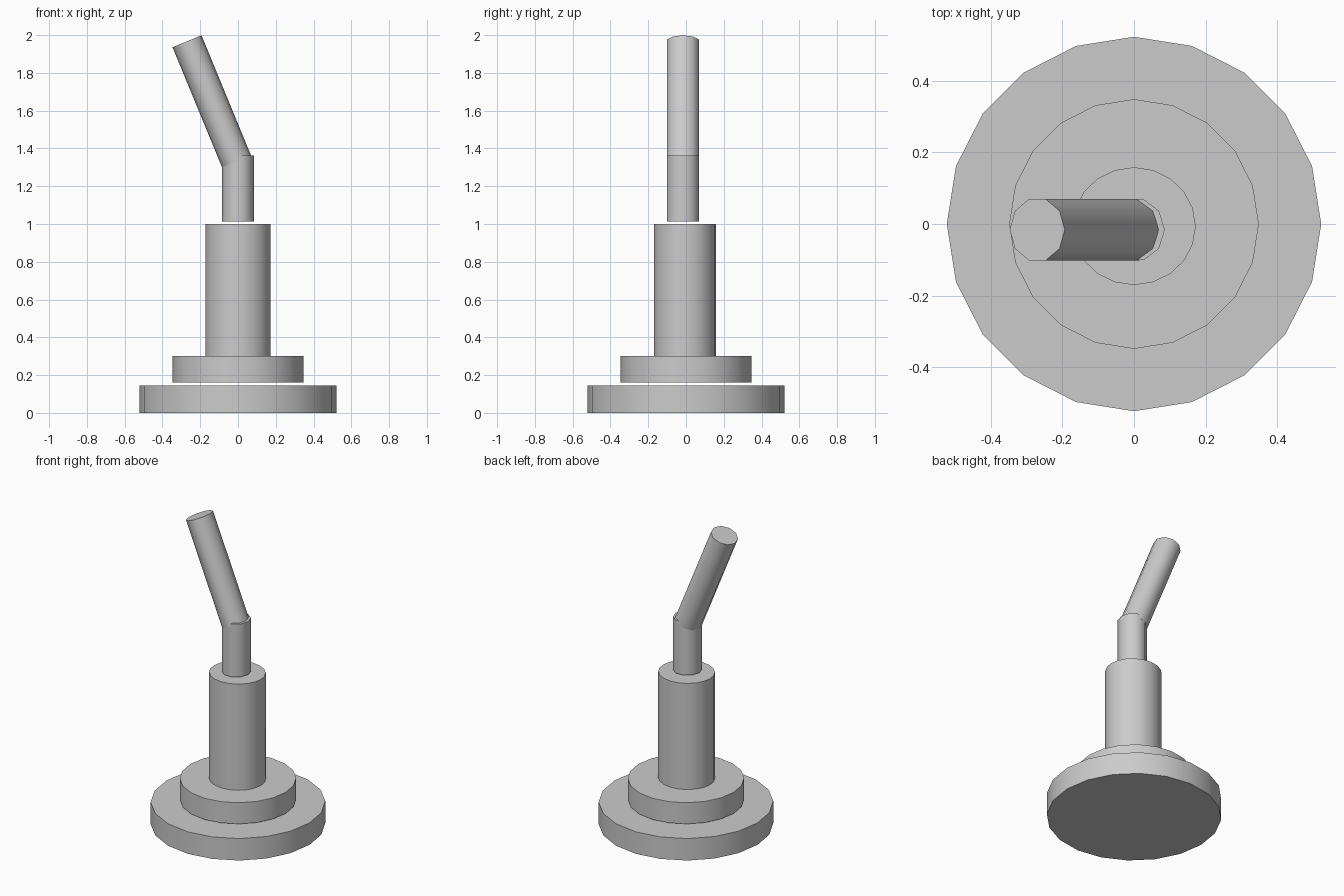
import bpy
from math import radians, sin, cos

cube = bpy.data.objects.get("Cube")
if cube:
    bpy.data.objects.remove(cube, do_unlink=True)

# Single grey finish
grey = bpy.data.materials.new("plain_grey")
grey.use_nodes = True
colour = (0.6, 0.6, 0.6, 1)
grey.diffuse_color = colour
grey.node_tree.nodes["Principled BSDF"].inputs["Base Color"].default_value = colour


def rod(name, sides, radius, start, length, tilt=0.0, y_scale=1.0):
    """Capped cylinder rising from start, leaning towards -x by tilt degrees."""
    a = radians(tilt)
    x, y, z = start
    centre = (x - sin(a) * length / 2, y, z + cos(a) * length / 2)
    bpy.ops.mesh.primitive_cylinder_add(
        vertices=sides, radius=radius, depth=length, location=centre)
    obj = bpy.context.object
    obj.name = name
    # Turn the ring so a corner lies on the x axis
    for v in obj.data.vertices:
        v.co.x, v.co.y = v.co.y, -v.co.x * y_scale
    obj.rotation_euler.y = -a
    obj.data.materials.append(grey)
    bpy.ops.object.shade_smooth_by_angle(angle=radians(40))
    return obj


# Stepped round foot
rod("base_disc", 20, 0.522, (0, 0, 0), 0.145)
rod("upper_disc", 20, 0.348, (0, 0, 0.16), 0.14)

# Upright column
rod("column", 20, 0.172, (0, -0.006, 0.3), 0.70, y_scale=0.955)

# Bent lever: short upright stem and leaning handle
rod("lever_stem", 10, 0.086, (0, -0.016, 1.012), 0.35, y_scale=1.04)
rod("lever_handle", 10, 0.083, (-0.008, -0.016, 1.332), 0.687, tilt=22.4, y_scale=1.08)
